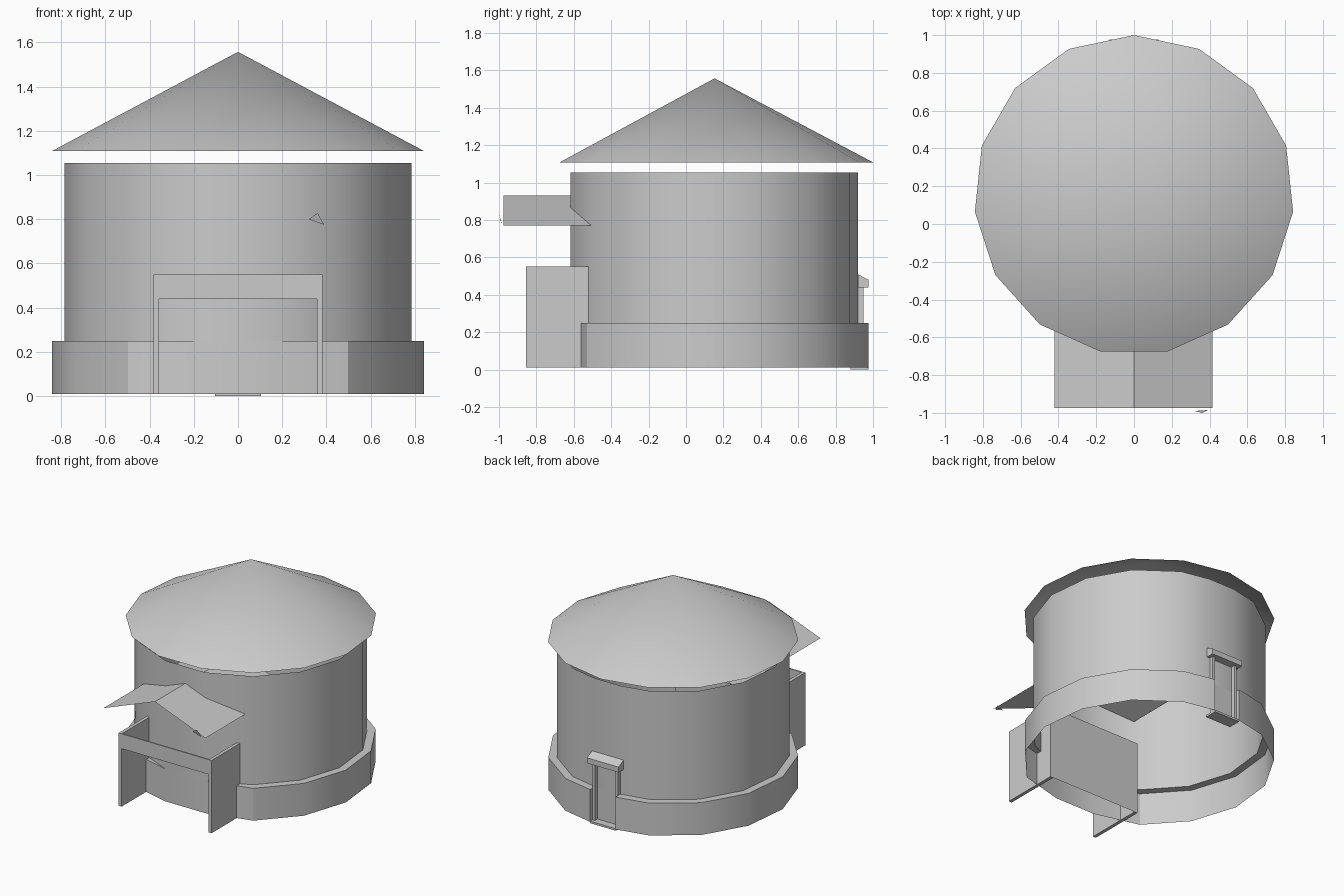
import bpy, bmesh, math

if "Cube" in bpy.data.objects:
    bpy.data.objects.remove(bpy.data.objects["Cube"])

CY = 0.153          # tower axis in y
SIDES = 15
HALF_DOOR = 0.105   # half width of the rear doorway


def make(name, verts, faces, smooth=False, recalc=True):
    me = bpy.data.meshes.new(name)
    me.from_pydata(verts, [], faces)
    bm = bmesh.new()
    bm.from_mesh(me)
    bmesh.ops.remove_doubles(bm, verts=bm.verts, dist=1e-4)
    if recalc:
        bmesh.ops.recalc_face_normals(bm, faces=bm.faces)
    bm.to_mesh(me)
    bm.free()
    ob = bpy.data.objects.new(name, me)
    bpy.context.collection.objects.link(ob)
    if smooth:
        bpy.context.view_layer.objects.active = ob
        ob.select_set(True)
        bpy.ops.object.shade_smooth_by_angle(angle=math.radians(30))
        ob.select_set(False)
    return ob


def prism(name, profile, x0, x1):
    """Extrude a (y, z) profile along x."""
    n = len(profile)
    verts = [(x, y, z) for x in (x0, x1) for y, z in profile]
    faces = [(i, (i + 1) % n, n + (i + 1) % n, n + i) for i in range(n)]
    faces += [tuple(range(n))[::-1], tuple(range(n, 2 * n))]
    return make(name, verts, faces)


def box(name, x0, x1, y0, y1, z0, z1):
    return prism(name, [(y0, z0), (y1, z0), (y1, z1), (y0, z1)], x0, x1)


def outline(r, front_r=None):
    """Fifteen-sided outline, rear corner cut flat; starts and ends at the doorway."""
    yb = CY + r - HALF_DOOR * math.tan(math.pi / SIDES)
    pts = [(HALF_DOOR, yb)]
    for i in range(1, SIDES):
        a = math.pi / 2 - 2 * math.pi * i / SIDES
        rr = front_r if front_r and i in (7, 8) else r
        pts.append((rr * math.cos(a), CY + rr * math.sin(a)))
    return pts + [(-HALF_DOOR, yb)]


# round wall
R_WALL, R_BASE = 0.788, 0.845
wall = outline(R_WALL)
n = len(wall)
verts = [(x, y, z) for z in (0.25, 1.055) for x, y in wall]
faces = [((i + 1) % n, i, n + i, n + (i + 1) % n) for i in range(n)]
make("round_wall", verts, faces, True)

# plinth: outer band and ledge, flush with the wall at the front, open at the rear door
plinth = outline(R_BASE, R_WALL)
verts = [(x, y, 0.01) for x, y in plinth] + [(x, y, 0.25) for x, y in plinth]
verts += [(x, y, 0.25) for x, y in wall]
faces = []
for i in range(n - 1):
    faces.append((i + 1, i, n + i, n + i + 1))
    if i != 7:
        faces.append((n + i + 1, n + i, 2 * n + i, 2 * n + i + 1))
for i in (0, n - 1):  # end caps at the doorway
    verts.append((wall[i][0], wall[i][1], 0.01))
    faces.append((i, n + i, 2 * n + i, len(verts) - 1))
make("plinth", verts, faces, True)

# rear door, jambs, sill and canopy
yb = wall[0][1]
make("rear_door", [(-HALF_DOOR, yb, 0.01), (HALF_DOOR, yb, 0.01),
                   (HALF_DOOR, yb, 0.25), (-HALF_DOOR, yb, 0.25)], [(1, 0, 3, 2)], recalc=False)
for s, side in ((1, "right"), (-1, "left")):
    xs = sorted((s * HALF_DOOR, s * (HALF_DOOR - 0.02)))
    box("door_jamb_" + side, xs[0], xs[1], yb, yb + 0.03, 0.01, 0.45)
box("door_sill", -HALF_DOOR, HALF_DOOR, 0.88, 0.975, 0.0, 0.015)
prism("door_canopy", [(yb, 0.44), (0.977, 0.44), (0.977, 0.48), (yb, 0.51)], -0.13, 0.13)

# conical roof
r = 0.847
verts = [(r * math.sin(2 * math.pi * i / SIDES), CY + r * math.cos(2 * math.pi * i / SIDES), 1.108)
         for i in range(SIDES)] + [(0, CY, 1.557)]
faces = [((i + 1) % SIDES, i, SIDES) for i in range(SIDES)]
make("cone_roof", verts, faces, True)

# open-topped front porch running into the wall
for s, side in ((1, "right"), (-1, "left")):
    xs = sorted((s * 0.382, s * 0.357))
    box("porch_side_" + side, xs[0], xs[1], -0.855, -0.42, 0.01, 0.55)
box("porch_lintel", -0.357, 0.357, -0.855, -0.845, 0.44, 0.55)
make("porch_back", [(-0.382, -0.42, 0.01), (0.382, -0.42, 0.01),
                    (0.382, -0.42, 0.55), (-0.382, -0.42, 0.55)], [(0, 1, 2, 3)], recalc=False)

# thin gabled awning passing through the wall
rows = [(x, y, z) for y in (-0.975, 0.0) for x, z in ((-0.422, 0.77), (0, 0.93), (0.415, 0.77))]
make("awning", rows, [(0, 1, 4, 3), (1, 2, 5, 4)])

# small loose flap at the awning corner
make("awning_flap", [(0.32, -0.99, 0.80), (0.39, -0.985, 0.775), (0.36, -1.0, 0.828)], [(0, 1, 2)])
